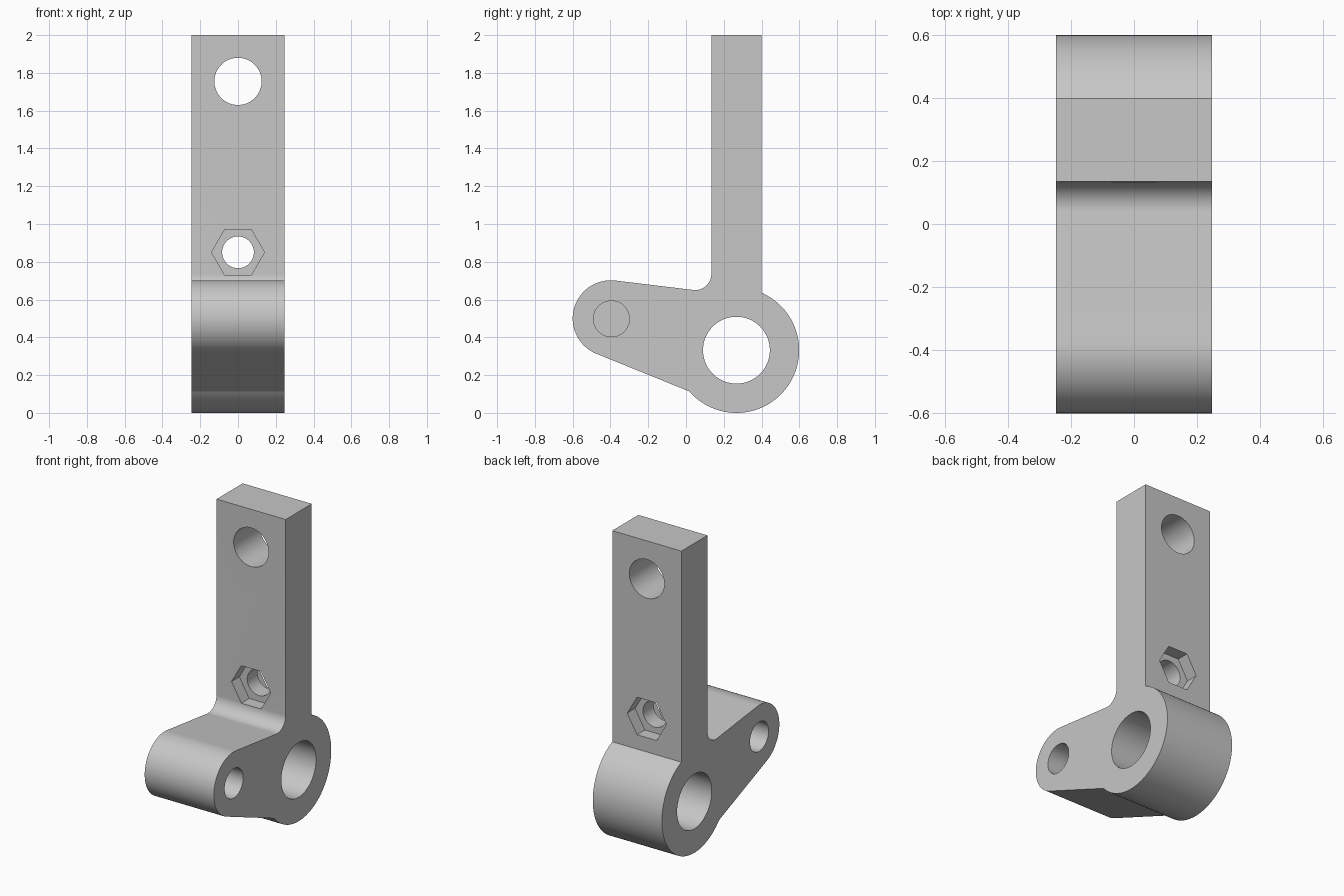
import bpy
import bmesh
from math import radians, cos, sin, asin, sqrt, pi, degrees, atan2
from mathutils import Matrix

if "Cube" in bpy.data.objects:
    bpy.data.objects.remove(bpy.data.objects["Cube"], do_unlink=True)

HALF_WIDTH = 0.247
HUB, HUB_R = (0.267, 0.332), 0.332
BOSS, BOSS_R = (-0.398, 0.5), 0.202
ARM_FRONT, ARM_BACK, FILLET_R = 0.134, 0.4, 0.085

grey = bpy.data.materials.new("plain grey")
grey.use_nodes = True
grey.diffuse_color = (0.57, 0.57, 0.57, 1)
grey.node_tree.nodes["Principled BSDF"].inputs["Base Color"].default_value = grey.diffuse_color


def arc(centre, radius, start, end, steps):
    """Points (y, z) along an arc, angles in degrees."""
    angles = [radians(start + (end - start) * i / steps) for i in range(steps + 1)]
    return [(centre[0] + radius * cos(a), centre[1] + radius * sin(a)) for a in angles]


def make_object(name, bm):
    bmesh.ops.recalc_face_normals(bm, faces=bm.faces)
    mesh = bpy.data.meshes.new(name)
    bm.to_mesh(mesh)
    bm.free()
    mesh.materials.append(grey)
    obj = bpy.data.objects.new(name, mesh)
    bpy.context.collection.objects.link(obj)
    return obj


def cut(body, axis, centre, radius, depth, sides=64):
    """Subtract a prism centred at the given point, lying along x or y."""
    bm = bmesh.new()
    turn = Matrix.Rotation(pi / 2, 4, "Y" if axis == "x" else "X")
    bmesh.ops.create_cone(bm, cap_ends=True, segments=sides, radius1=radius,
                          radius2=radius, depth=depth,
                          matrix=Matrix.Translation(centre) @ turn)
    if sides == 6:
        # Point the hexagon's corners sideways
        spin = Matrix.Rotation(radians(30), 3, "Y")
        if max(v.co.z for v in bm.verts) - centre[2] > radius * 0.95:
            bmesh.ops.rotate(bm, verts=bm.verts, cent=centre, matrix=spin)
    cutter = make_object("hole_cutter", bm)
    cutter.hide_render = True
    mod = body.modifiers.new("hole", "BOOLEAN")
    mod.operation, mod.solver, mod.object = "DIFFERENCE", "EXACT", cutter
    bpy.context.view_layer.objects.active = body
    bpy.ops.object.modifier_apply(modifier=mod.name)
    bpy.data.objects.remove(cutter, do_unlink=True)


# Side outline: hub, upright arm, fillet, boss
hub_end = degrees(atan2(sqrt(HUB_R**2 - (ARM_BACK - HUB[0])**2), ARM_BACK - HUB[0]))
outline = arc(HUB, HUB_R, -139, hub_end, 72)
outline += [(ARM_BACK, 2.0), (ARM_FRONT, 2.0)]
outline += arc((ARM_FRONT - FILLET_R, 0.735), FILLET_R, 0, -96.7, 20)
outline += arc(BOSS, BOSS_R, 83.3, 249, 48)

bm = bmesh.new()
face = bm.faces.new([bm.verts.new((-HALF_WIDTH, y, z)) for y, z in outline])
side = bmesh.ops.extrude_face_region(bm, geom=[face])
bmesh.ops.translate(bm, vec=(2 * HALF_WIDTH, 0, 0),
                    verts=[g for g in side["geom"] if isinstance(g, bmesh.types.BMVert)])
bracket = make_object("bracket", bm)

# Hub bore, upper arm hole and lower bolt hole
cut(bracket, "x", (0, *HUB), 0.177, 1)
cut(bracket, "y", (0, 0.267, 1.755), 0.125, 1)
cut(bracket, "y", (0, 0.267, 0.85), 0.084, 1)

# Hexagonal nut pockets on both faces of the arm
for y in (ARM_FRONT, ARM_BACK):
    cut(bracket, "y", (0, y, 0.85), 0.14, 0.16, 6)

# Blind holes in both ends of the boss
for x in (-HALF_WIDTH, HALF_WIDTH):
    cut(bracket, "x", (x, -0.395, 0.498), 0.095, 0.4)

bpy.ops.object.select_all(action="DESELECT")
bracket.select_set(True)
bpy.context.view_layer.objects.active = bracket
bpy.ops.object.shade_smooth_by_angle(angle=radians(25))
